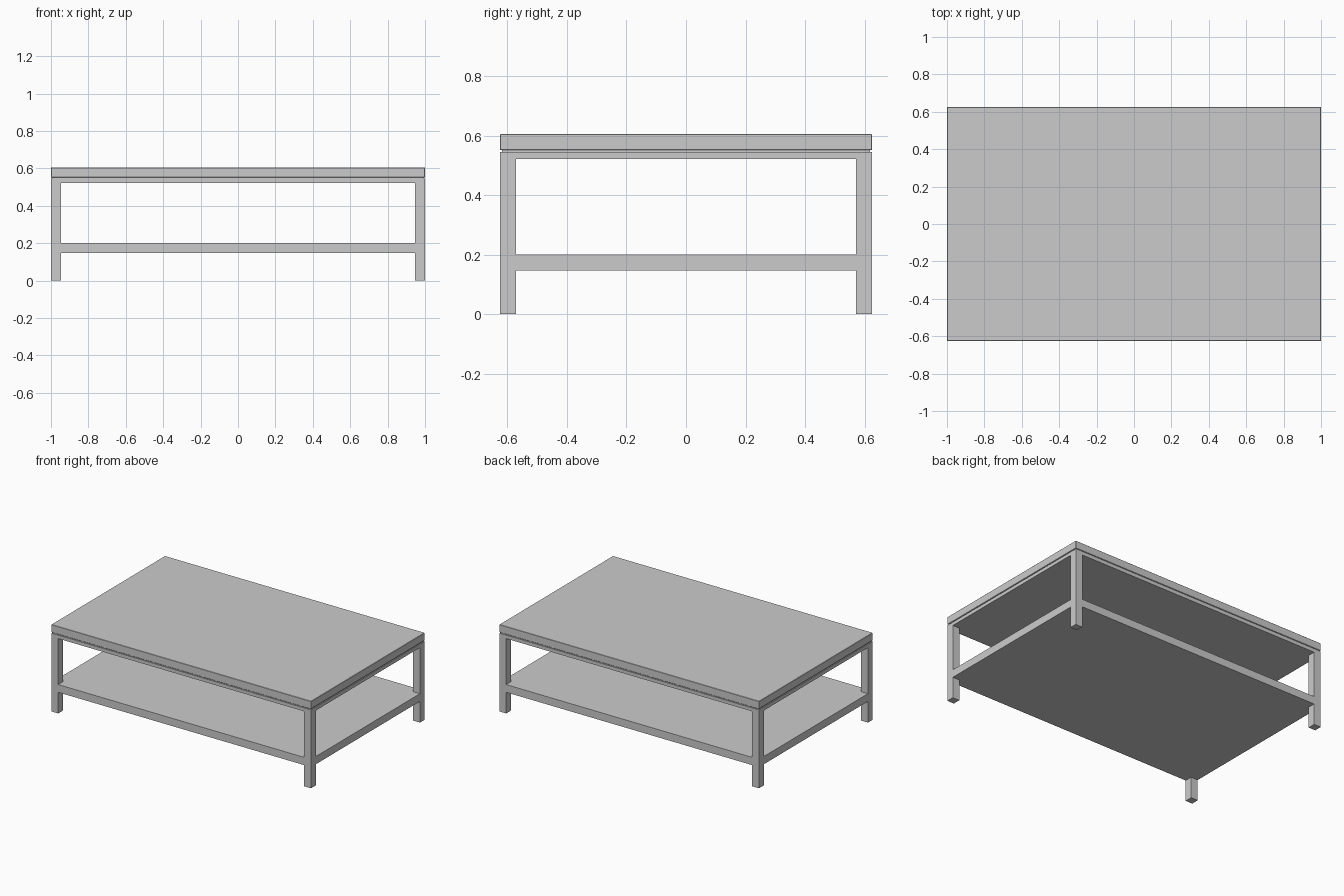
import bpy, bmesh

if "Cube" in bpy.data.objects:
    bpy.data.objects.remove(bpy.data.objects["Cube"])

HX, HY, LEG = 1.0, 0.625, 0.053   # half length, half depth, leg thickness


def slab(name, outline, z0, z1, bevel=0.002):
    """Extrude a plan outline from z0 to z1 with a fine edge bevel."""
    bm = bmesh.new()
    face = bm.faces.new([bm.verts.new((x, y, z0)) for x, y in outline])
    ext = bmesh.ops.extrude_face_region(bm, geom=[face])
    top = [v for v in ext["geom"] if isinstance(v, bmesh.types.BMVert)]
    bmesh.ops.translate(bm, verts=top, vec=(0, 0, z1 - z0))
    bmesh.ops.recalc_face_normals(bm, faces=bm.faces)
    mesh = bpy.data.meshes.new(name)
    bm.to_mesh(mesh)
    bm.free()
    obj = bpy.data.objects.new(name, mesh)
    bpy.context.collection.objects.link(obj)
    if bevel:
        mod = obj.modifiers.new("fine edges", 'BEVEL')
        mod.width = bevel
        mod.segments = 1
    return obj


def rect(x0, x1, y0, y1):
    return [(x0, y0), (x1, y0), (x1, y1), (x0, y1)]


# Outline notched at the corners to fit between the legs
ix, iy = HX - LEG, HY - LEG
notched = [(-ix, -HY), (ix, -HY), (ix, -iy), (HX, -iy), (HX, iy), (ix, iy),
           (ix, HY), (-ix, HY), (-ix, iy), (-HX, iy), (-HX, -iy), (-ix, -iy)]

# Table top, with a recessed seam below it
slab("table_top", rect(-HX, HX, -HY, HY), 0.551, 0.605)
slab("seam_spacer", rect(-HX + 0.006, HX - 0.006, -HY + 0.006, HY - 0.006),
     0.545, 0.551, 0)

# Apron under the top and lower shelf
slab("apron", notched, 0.521, 0.545, 0)
slab("lower_shelf", notched, 0.147, 0.201, 0)

# Corner legs
for sx, side in ((-1, "left"), (1, "right")):
    for sy, end in ((-1, "front"), (1, "back")):
        xs = sorted((sx * ix, sx * HX))
        ys = sorted((sy * iy, sy * HY))
        slab(f"{end}_{side}_leg", rect(*xs, *ys), 0, 0.545, 0)
